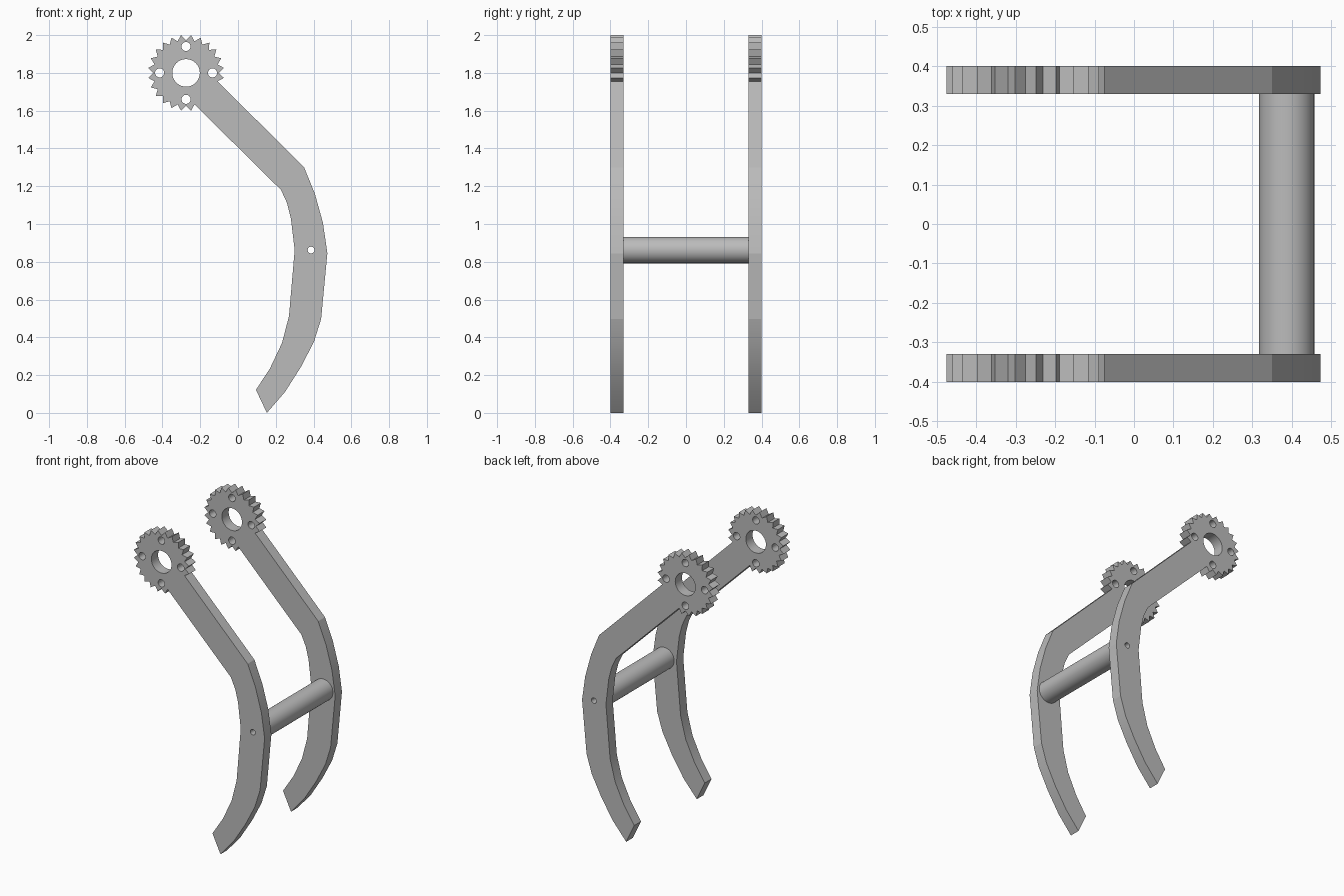
import bpy
import math
from mathutils import Matrix

cube = bpy.data.objects.get("Cube")
if cube:
    bpy.data.objects.remove(cube, do_unlink=True)

# One plain grey metal
grey = bpy.data.materials.new("grey metal")
grey.use_nodes = True
COLOR = (0.5, 0.5, 0.5, 1)
grey.diffuse_color = COLOR
grey.node_tree.nodes["Principled BSDF"].inputs["Base Color"].default_value = COLOR

GEAR = (-0.275, 1.8)
ROD = (0.387, 0.862)


def circle(center, radius, count=32):
    return [(center[0] + radius * math.cos(math.tau * i / count),
             center[1] + radius * math.sin(math.tau * i / count)) for i in range(count)]


def plate(name, loops, y, depth):
    """Fill outlines (inner loops become holes) in the xz plane and extrude along y."""
    curve = bpy.data.curves.new(name + "_outline", "CURVE")
    curve.dimensions = "2D"
    curve.fill_mode = "BOTH"
    curve.extrude = depth / 2
    for loop in loops:
        spline = curve.splines.new("POLY")
        spline.points.add(len(loop) - 1)
        for point, (x, z) in zip(spline.points, loop):
            point.co = (x, z, 0, 1)
        spline.use_cyclic_u = True
    temp = bpy.data.objects.new(name + "_outline", curve)
    bpy.context.collection.objects.link(temp)
    graph = bpy.context.evaluated_depsgraph_get()
    mesh = bpy.data.meshes.new_from_object(temp.evaluated_get(graph))
    bpy.data.objects.remove(temp, do_unlink=True)
    mesh.transform(Matrix.Translation((0, y, 0)) @ Matrix.Rotation(math.pi / 2, 4, "X"))
    mesh.materials.clear()
    mesh.materials.append(grey)
    obj = bpy.data.objects.new(name, mesh)
    bpy.context.collection.objects.link(obj)
    bpy.ops.object.select_all(action="DESELECT")
    obj.select_set(True)
    bpy.context.view_layer.objects.active = obj
    # Weld the caps to the walls so the edges shade cleanly
    bpy.ops.object.mode_set(mode="EDIT")
    bpy.ops.mesh.select_all(action="SELECT")
    bpy.ops.mesh.remove_doubles(threshold=0.0001)
    bpy.ops.mesh.normals_make_consistent(inside=False)
    bpy.ops.object.mode_set(mode="OBJECT")
    bpy.ops.object.shade_smooth_by_angle(angle=math.radians(12))
    return obj


# Toothed head: tips and valleys alternate, open where the arm joins
outline = []
for i in range(-2, 39):
    angle = math.radians(7.5 * i)
    radius = 0.202 if i % 2 else 0.173
    outline.append((GEAR[0] + radius * math.cos(angle), GEAR[1] + radius * math.sin(angle)))

# Curved arm: down the inner edge, then up the outer edge
outline += [(0.228, 1.18), (0.26, 1.11), (0.28, 1.03), (0.30, 0.862), (0.27, 0.513),
            (0.233, 0.37), (0.169, 0.235), (0.095, 0.122)]
outline += [(0.153, 0.0), (0.249, 0.111), (0.333, 0.243), (0.402, 0.376), (0.44, 0.497),
            (0.473, 0.845), (0.45, 1.005), (0.407, 1.16), (0.35, 1.30)]

# Axle hole, four bolt holes and the rod hole
holes = [circle(GEAR, 0.073), circle(ROD, 0.018, 24)]
for i in range(4):
    a = i * math.pi / 2
    holes.append(circle((GEAR[0] + 0.14 * math.cos(a), GEAR[1] + 0.14 * math.sin(a)), 0.024, 24))

for side, y in (("front", -0.365), ("back", 0.365)):
    plate(side + "_arm", [outline] + holes, y, 0.07)

# Hollow cross rod between the arms
plate("cross_rod", [circle(ROD, 0.07, 48), circle(ROD, 0.018, 24)], 0, 0.66)
bpy.data.objects["cross_rod"].select_set(True)
bpy.ops.object.shade_smooth_by_angle(angle=math.radians(30))
